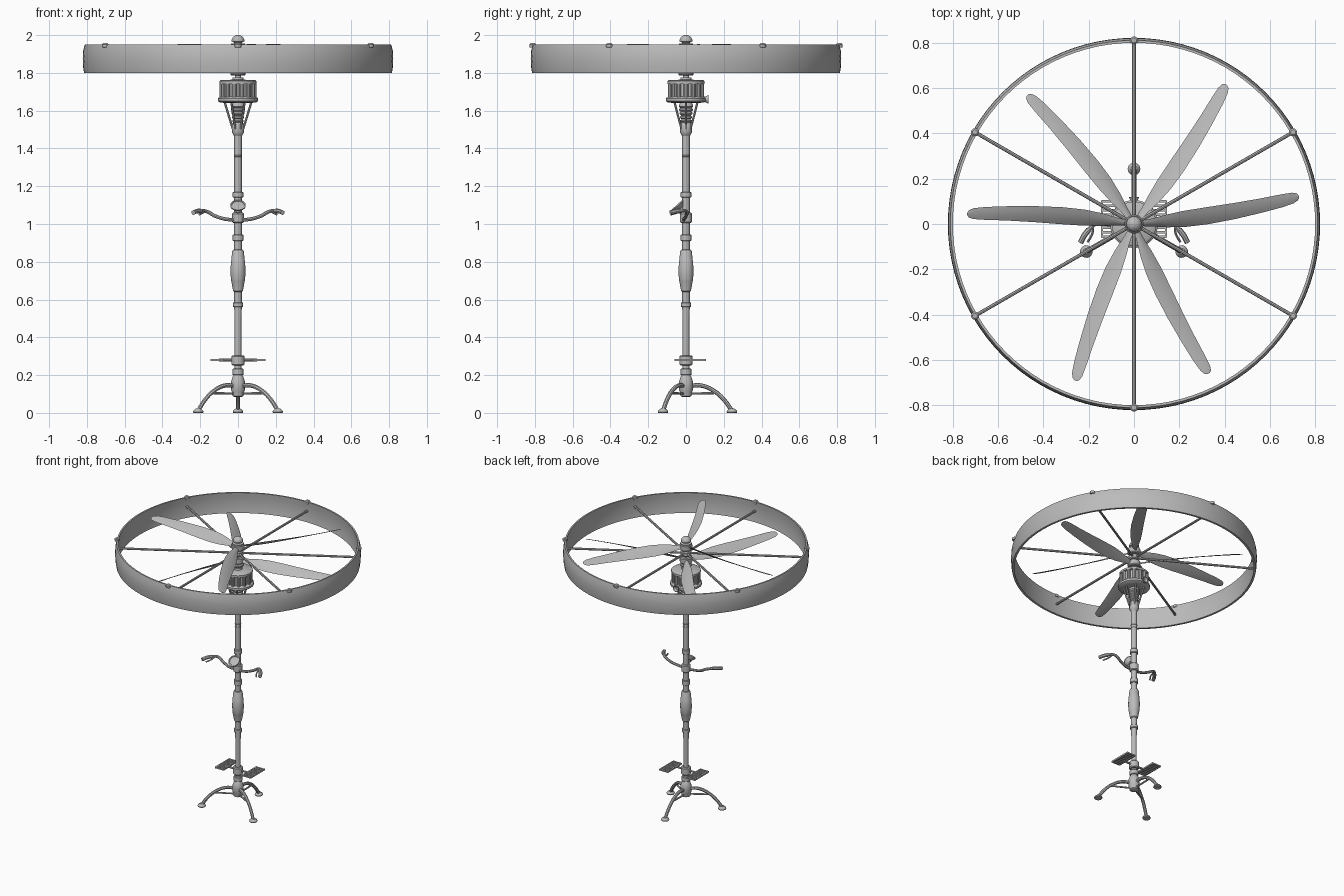
import bpy, bmesh, math
from mathutils import Vector, Matrix

if "Cube" in bpy.data.objects:
    bpy.data.objects.remove(bpy.data.objects["Cube"], do_unlink=True)

metal = bpy.data.materials.new("plain_grey")
metal.use_nodes = True
GREY = (0.5, 0.5, 0.5, 1)
metal.diffuse_color = GREY
metal.node_tree.nodes["Principled BSDF"].inputs["Base Color"].default_value = GREY


def finish(name, bm, matrix=None):
    if matrix:
        bm.transform(matrix)
    bmesh.ops.recalc_face_normals(bm, faces=bm.faces)
    mesh = bpy.data.meshes.new(name)
    bm.to_mesh(mesh)
    bm.free()
    mesh.materials.append(metal)
    obj = bpy.data.objects.new(name, mesh)
    bpy.context.collection.objects.link(obj)
    bpy.ops.object.select_all(action="DESELECT")
    obj.select_set(True)
    bpy.context.view_layer.objects.active = obj
    bpy.ops.object.shade_smooth_by_angle(angle=math.radians(35))
    return obj


def lathe(name, profile, sides=24, closed=False, matrix=None):
    """Revolve (radius, height) points about z."""
    bm = bmesh.new()
    rings = [[bm.verts.new((r * math.cos(math.tau * i / sides), r * math.sin(math.tau * i / sides), z))
              for i in range(sides)] for r, z in profile]
    pairs = list(zip(rings, rings[1:]))
    if closed:
        pairs.append((rings[-1], rings[0]))
    else:
        bm.faces.new(rings[0])
        bm.faces.new(rings[-1])
    for a, b in pairs:
        for i in range(sides):
            j = (i + 1) % sides
            bm.faces.new((a[i], a[j], b[j], b[i]))
    return finish(name, bm, matrix)


def tube(name, points, radius, matrix=None, smooth=True):
    """Round rod along a path."""
    curve = bpy.data.curves.new(name, "CURVE")
    curve.dimensions = "3D"
    curve.bevel_depth = radius
    curve.bevel_resolution = 2
    curve.use_fill_caps = True
    curve.resolution_u = 5
    spline = curve.splines.new("BEZIER" if smooth else "POLY")
    if smooth:
        spline.bezier_points.add(len(points) - 1)
        for bp, p in zip(spline.bezier_points, points):
            bp.co = p
            bp.handle_left_type = bp.handle_right_type = "AUTO"
    else:
        spline.points.add(len(points) - 1)
        for sp, p in zip(spline.points, points):
            sp.co = (*p, 1)
    temp = bpy.data.objects.new(name + "_path", curve)
    bpy.context.collection.objects.link(temp)
    bm = bmesh.new()
    bm.from_mesh(temp.to_mesh())
    bpy.data.objects.remove(temp)
    bpy.data.curves.remove(curve)
    return finish(name, bm, matrix)


def box(name, centre, size, matrix=None):
    bm = bmesh.new()
    bmesh.ops.create_cube(bm, size=1)
    bm.transform(Matrix.Translation(centre) @ Matrix.Diagonal((*size, 1)))
    return finish(name, bm, matrix)


def spin(degrees):
    return Matrix.Rotation(math.radians(degrees), 4, "Z")


def collar(name, low, high, radius, bevel=0.006):
    return lathe(name, [(radius - bevel, low), (radius, low + bevel),
                        (radius, high - bevel), (radius - bevel, high)])


# Rotor duct: thin barrel-shaped hoop
lathe("duct_ring", [(0.80, 1.80), (0.815, 1.80), (0.82, 1.83), (0.822, 1.875), (0.82, 1.915),
                    (0.811, 1.95), (0.80, 1.95), (0.804, 1.915), (0.806, 1.875), (0.804, 1.83)],
      sides=96, closed=True)

# Spokes and rim bolts
for k in range(6):
    turn = spin(30 + 60 * k)
    tube(f"spoke_{k + 1}", [(0.03, 0, 1.88), (0.81, 0, 1.88)], 0.008, turn, smooth=False)
    lathe(f"rim_bolt_{k + 1}", [(0.016, 1.935), (0.018, 1.94), (0.018, 1.951), (0.011, 1.957)],
          sides=12, matrix=turn @ Matrix.Translation((0.811, 0, 0)))


# Propeller blade: twisted, slightly swept thin aerofoil
def blade(name, angle, height, hand):
    bm = bmesh.new()
    stations = [(0.02, 0.03), (0.08, 0.045), (0.14, 0.07), (0.22, 0.088), (0.32, 0.09), (0.44, 0.082),
                (0.56, 0.071), (0.66, 0.062), (0.71, 0.052), (0.73, 0.036), (0.738, 0.012)]
    loops = []
    for r, chord in stations:
        t = r / 0.738
        pitch = -hand * math.radians(42 - 20 * t)
        sweep = -0.07 * t * (1 - t)
        thick = 0.012 - 0.008 * t
        loop = []
        for u, w in ((-0.5, 0), (-0.25, 0.8), (0, 1), (0.25, 0.8), (0.5, 0), (0.25, -0.4), (0, -0.5), (-0.25, -0.4)):
            c, h = u * chord, w * thick / 2
            loop.append(bm.verts.new((r, sweep + c * math.cos(pitch) - h * math.sin(pitch),
                                      height + c * math.sin(pitch) + h * math.cos(pitch))))
        loops.append(loop)
    for a, b in zip(loops, loops[1:]):
        for i in range(8):
            j = (i + 1) % 8
            bm.faces.new((a[i], a[j], b[j], b[i]))
    bm.faces.new(loops[0])
    bm.faces.new(loops[-1])
    finish(name, bm, spin(angle))


for label, start, height, hand in (("lower", 9.5, 1.832, -1), ("upper", 56.5, 1.927, 1)):
    for k in range(3):
        blade(f"{label}_blade_{k + 1}", start + 120 * k, height, hand)
    collar(f"{label}_rotor_hub", height - 0.022, height + 0.022, 0.042)

# Drive shaft, spoke hub and nose cap
lathe("drive_shaft", [(0.017, 1.74), (0.017, 1.96)], 16)
collar("shaft_collar", 1.785, 1.803, 0.04)
collar("spoke_hub", 1.862, 1.898, 0.036)
lathe("nose_cap", [(0.038, 1.947), (0.038, 1.954), (0.022, 1.957), (0.022, 1.962), (0.033, 1.966),
                   (0.034, 1.975), (0.028, 1.988), (0.016, 1.997), (0.004, 2.0)])

# Motor: drum with upright cylinders between two flanges
lathe("motor_drum", [(0.05, 1.64), (0.095, 1.643), (0.106, 1.65), (0.106, 1.665), (0.098, 1.672),
                     (0.085, 1.675), (0.085, 1.74), (0.099, 1.742), (0.099, 1.756), (0.09, 1.762),
                     (0.03, 1.764), (0.028, 1.775)], 32)
for k in range(14):
    lathe(f"motor_cylinder_{k + 1}", [(0.013, 1.67), (0.013, 1.745)], 10,
          matrix=spin(360 * k / 14) @ Matrix.Translation((0.086, 0, 0)))
lathe("exhaust", [(0.014, 0.08), (0.014, 0.1), (0.024, 0.12), (0.019, 0.12), (0.01, 0.105)], 16,
      matrix=Matrix.Translation((0, 0, 1.66)) @ Matrix.Rotation(-math.pi / 2, 4, "X"))

# Bellows under the motor, with slanted braces
bellows = [(0.022, 1.5)]
for k in range(6):
    z = 1.515 + 0.02 * k
    r = 0.028 + 0.002 * k
    bellows += [(r - 0.008, z), (r, z + 0.007), (r, z + 0.013)]
bellows.append((0.03, 1.645))
lathe("bellows", bellows)
for k in range(6):
    tube(f"motor_brace_{k + 1}", [(0.026, 0, 1.5), (0.045, 0, 1.56), (0.072, 0, 1.65)], 0.006, spin(60 * k))

# Central pole and its collars
lathe("pole", [(0.018, 0.1), (0.018, 0.5), (0.02, 0.55), (0.02, 1.53)])
lathe("top_socket", [(0.02, 1.465), (0.026, 1.475), (0.032, 1.485), (0.032, 1.525), (0.024, 1.54)])
for k, (low, high, radius) in enumerate(((1.335, 1.34, 0.022), (1.355, 1.365, 0.022), (1.14, 1.17, 0.028),
                                         (0.91, 0.945, 0.028), (0.56, 0.585, 0.027), (0.2, 0.235, 0.029))):
    collar(f"pole_collar_{k + 1}", low, high, radius, 0.003)
lathe("body_grip", [(0.02, 0.64), (0.026, 0.645), (0.036, 0.7), (0.038, 0.705), (0.039, 0.75), (0.038, 0.8),
                    (0.036, 0.805), (0.031, 0.855), (0.027, 0.862), (0.02, 0.865)])

# Handlebar with clamp, grips and levers
collar("handlebar_clamp", 1.005, 1.06, 0.031)
for side, x in (("left", 1), ("right", -1)):
    path = [(0, -0.01, 1.022), (0.06, -0.012, 1.025), (0.12, 0, 1.042), (0.165, 0.003, 1.066),
            (0.2, -0.025, 1.07), (0.236, -0.082, 1.06)]
    tube(f"{side}_handlebar", [(x * a, b, c) for a, b, c in path], 0.0095)
    tube(f"{side}_grip", [(x * a, b, c) for a, b, c in
                          [(0.2, -0.025, 1.07), (0.221, -0.053, 1.067), (0.236, -0.082, 1.06)]], 0.0125)
    tube(f"{side}_lever", [(x * a, b, c) for a, b, c in
                           [(0.18, -0.008, 1.07), (0.185, -0.045, 1.06), (0.205, -0.08, 1.05)]], 0.005)

# Tilted round gauge in front of the pole
tilt = Matrix.Translation((0, -0.042, 1.095)) @ Matrix.Rotation(math.radians(42), 4, "X")
lathe("gauge", [(0.018, -0.02), (0.036, -0.004), (0.041, 0.002), (0.041, 0.009), (0.034, 0.009), (0.032, 0.005)],
      matrix=tilt)
tube("gauge_bracket", [(0, -0.055, 1.07), (0, 0.0, 1.065)], 0.012, smooth=False)

# Pedals: slatted frames on a shared collar
collar("pedal_collar", 0.25, 0.305, 0.034)
tube("pedal_axle", [(-0.1, 0, 0.28), (0.1, 0, 0.28)], 0.007, smooth=False)
for side, x in (("left", 1), ("right", -1)):
    for k in range(2):
        box(f"{side}_pedal_rail_{k + 1}", (x * (0.079 + 0.063 * k), 0.022, 0.28), (0.008, 0.165, 0.011))
    for k in range(9):
        box(f"{side}_pedal_slat_{k + 1}", (x * 0.11, -0.056 + 0.0195 * k, 0.28), (0.066, 0.011, 0.009))

# Tripod base
lathe("tripod_hub", [(0.02, 0.085), (0.03, 0.09), (0.032, 0.11), (0.037, 0.12), (0.037, 0.165),
                     (0.029, 0.19), (0.022, 0.2)])
for k in range(3):
    turn = spin(90 + 120 * k)
    tube(f"leg_{k + 1}", [(0.02, 0, 0.143), (0.08, 0, 0.145), (0.15, 0, 0.115), (0.205, 0, 0.065),
                          (0.243, 0, 0.012)], 0.0115, turn)
    tube(f"leg_brace_{k + 1}", [(0.02, 0, 0.102), (0.165, 0, 0.105)], 0.006, turn, smooth=False)
    lathe(f"foot_{k + 1}", [(0.026, 0), (0.028, 0.005), (0.026, 0.012), (0.014, 0.022)], 16,
          matrix=turn @ Matrix.Translation((0.243, 0, 0)))
